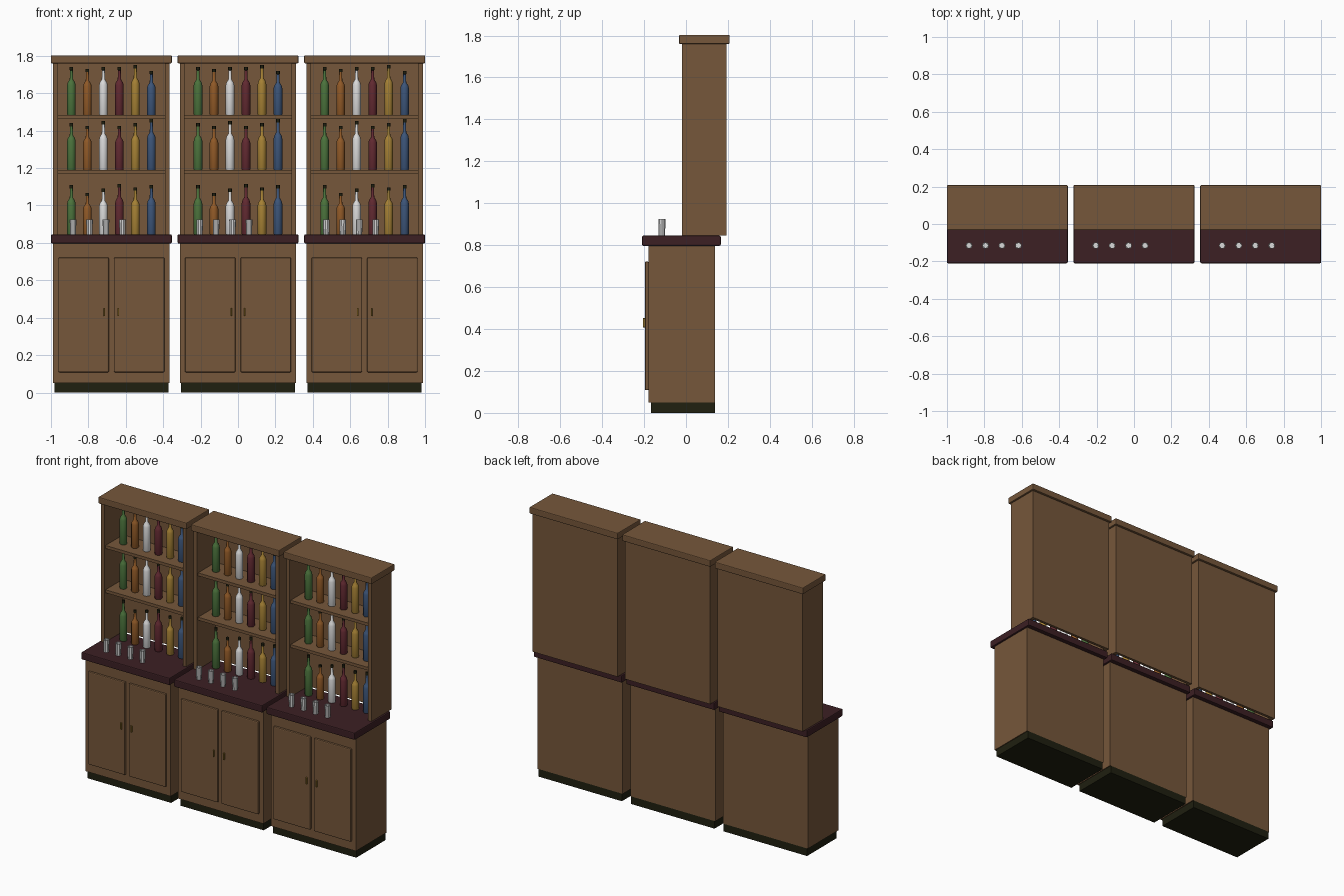
import bpy
import bmesh
import math

if "Cube" in bpy.data.objects:
    bpy.data.objects.remove(bpy.data.objects["Cube"], do_unlink=True)


def material(name, r, g, b):
    m = bpy.data.materials.new(name)
    m.use_nodes = True
    m.diffuse_color = (r, g, b, 1)
    m.node_tree.nodes["Principled BSDF"].inputs["Base Color"].default_value = (r, g, b, 1)
    return m


WOOD = material("brown wood", 0.18, 0.095, 0.043)
COUNTER = material("dark burgundy wood", 0.045, 0.014, 0.017)
DARK = material("near black", 0.014, 0.014, 0.005)
BRASS = material("brass", 0.28, 0.16, 0.02)
GLASS = [
    material("green glass", 0.07, 0.17, 0.045),
    material("amber glass", 0.28, 0.1, 0.02),
    material("clear glass", 0.7, 0.7, 0.7),
    material("red glass", 0.12, 0.022, 0.03),
    material("gold glass", 0.38, 0.22, 0.035),
    material("blue glass", 0.045, 0.09, 0.19),
]
CLEAR = GLASS[2]


def finish(name, bm, mats):
    bmesh.ops.recalc_face_normals(bm, faces=bm.faces)
    mesh = bpy.data.meshes.new(name)
    bm.to_mesh(mesh)
    bm.free()
    for m in mats:
        mesh.materials.append(m)
    ob = bpy.data.objects.new(name, mesh)
    bpy.context.collection.objects.link(ob)
    return ob


def box(name, x, y, z, mat, bevel=0):
    """Box from (low, high) ranges, with an optional edge bevel."""
    bm = bmesh.new()
    bmesh.ops.create_cube(bm, size=1)
    for v in bm.verts:
        for i, (lo, hi) in enumerate((x, y, z)):
            v.co[i] = hi if v.co[i] > 0 else lo
    if bevel:
        bmesh.ops.bevel(bm, geom=bm.edges[:], offset=bevel, segments=2,
                        profile=0.5, affect='EDGES')
    return finish(name, bm, [mat])


def lathe(name, profile, place, mats, sides=12, cap_from=None):
    """Spin (radius, height) points; faces above cap_from use the second colour."""
    bm = bmesh.new()
    rings = []
    for r, h in profile:
        if r == 0:
            rings.append([bm.verts.new((0, 0, h))])
        else:
            turns = [2 * math.pi * k / sides for k in range(sides)]
            rings.append([bm.verts.new((r * math.cos(a), r * math.sin(a), h)) for a in turns])
    for a, b in zip(rings, rings[1:]):
        for k in range(sides):
            n = (k + 1) % sides
            corners = [a[k % len(a)], a[n % len(a)], b[n % len(b)], b[k % len(b)]]
            f = bm.faces.new(list(dict.fromkeys(corners)))
            if cap_from and f.calc_center_median().z > cap_from:
                f.material_index = 1
    ob = finish(name, bm, mats)
    ob.location = place
    bpy.ops.object.select_all(action='DESELECT')
    ob.select_set(True)
    bpy.context.view_layer.objects.active = ob
    bpy.ops.object.shade_smooth_by_angle(angle=math.radians(35))
    return ob


def bottle(name, place, h, glass):
    profile = [(0, 0), (0.021, 0), (0.023, 0.004), (0.023, 0.62 * h), (0.019, 0.68 * h),
               (0.009, 0.74 * h), (0.0075, 0.93 * h), (0.0095, 0.931 * h),
               (0.0095, h), (0, h)]
    return lathe(name, profile, place, [glass, DARK], cap_from=0.9305 * h)


parts = []

# Base cabinet
parts += [
    box("plinth", (-0.305, 0.305), (-0.167, 0.138), (0, 0.05), DARK),
    box("base_cabinet", (-0.311, 0.311), (-0.18, 0.138), (0.05, 0.797), WOOD),
    box("countertop", (-0.323, 0.323), (-0.21, 0.166), (0.797, 0.845), COUNTER, 0.006),
]
for side, s in (("right", -1), ("left", 1)):
    door = sorted((s * 0.0135, s * 0.2835))
    grip = sorted((s * 0.033, s * 0.041))
    panel = sorted((s * 0.286, s * 0.311))
    parts += [
        box(side + "_door", door, (-0.196, -0.178), (0.108, 0.722), WOOD, 0.006),
        box(side + "_door_handle", grip, (-0.206, -0.194), (0.408, 0.452), BRASS, 0.002),
        box(side + "_hutch_panel", panel, (-0.018, 0.193), (0.845, 1.762), WOOD),
    ]

# Shelf hutch
parts += [
    box("hutch_back", (-0.287, 0.287), (0.175, 0.193), (0.845, 1.762), WOOD),
    box("crown", (-0.323, 0.323), (-0.033, 0.208), (1.76, 1.803), WOOD, 0.005),
    box("lower_shelf", (-0.287, 0.287), (-0.008, 0.18), (1.17, 1.19), WOOD),
    box("upper_shelf", (-0.287, 0.287), (-0.008, 0.18), (1.463, 1.483), WOOD),
]

# Bottles, one height per colour in each row
rows = [
    ("bottom", 0.845, (0.265, 0.222, 0.245, 0.27, 0.252, 0.265)),
    ("middle", 1.19, (0.25, 0.235, 0.262, 0.235, 0.25, 0.272)),
    ("top", 1.483, (0.258, 0.248, 0.258, 0.258, 0.268, 0.235)),
]
for row, z, heights in rows:
    for i, h in enumerate(heights):
        x = (i - 2.5) * 0.0855
        parts.append(bottle(f"{row}_bottle_{i + 1}", (x, 0.075, z), h, GLASS[i]))

# Open tumblers on the counter
tumbler = [(0, 0), (0.016, 0), (0.018, 0.08), (0.0155, 0.08), (0.014, 0.008), (0, 0.008)]
for i in range(4):
    place = (-0.205 + i * 0.088, -0.115, 0.845)
    parts.append(lathe(f"tumbler_{i + 1}", tumbler, place, [CLEAR], sides=10))

# Three matching units side by side
for ob in parts:
    name = ob.name
    for label, dx in (("right", -0.677), ("left", 0.677)):
        twin = ob.copy()
        twin.name = f"{label}_unit_{name}"
        twin.location.x += dx
        bpy.context.collection.objects.link(twin)
    ob.name = "middle_unit_" + name
